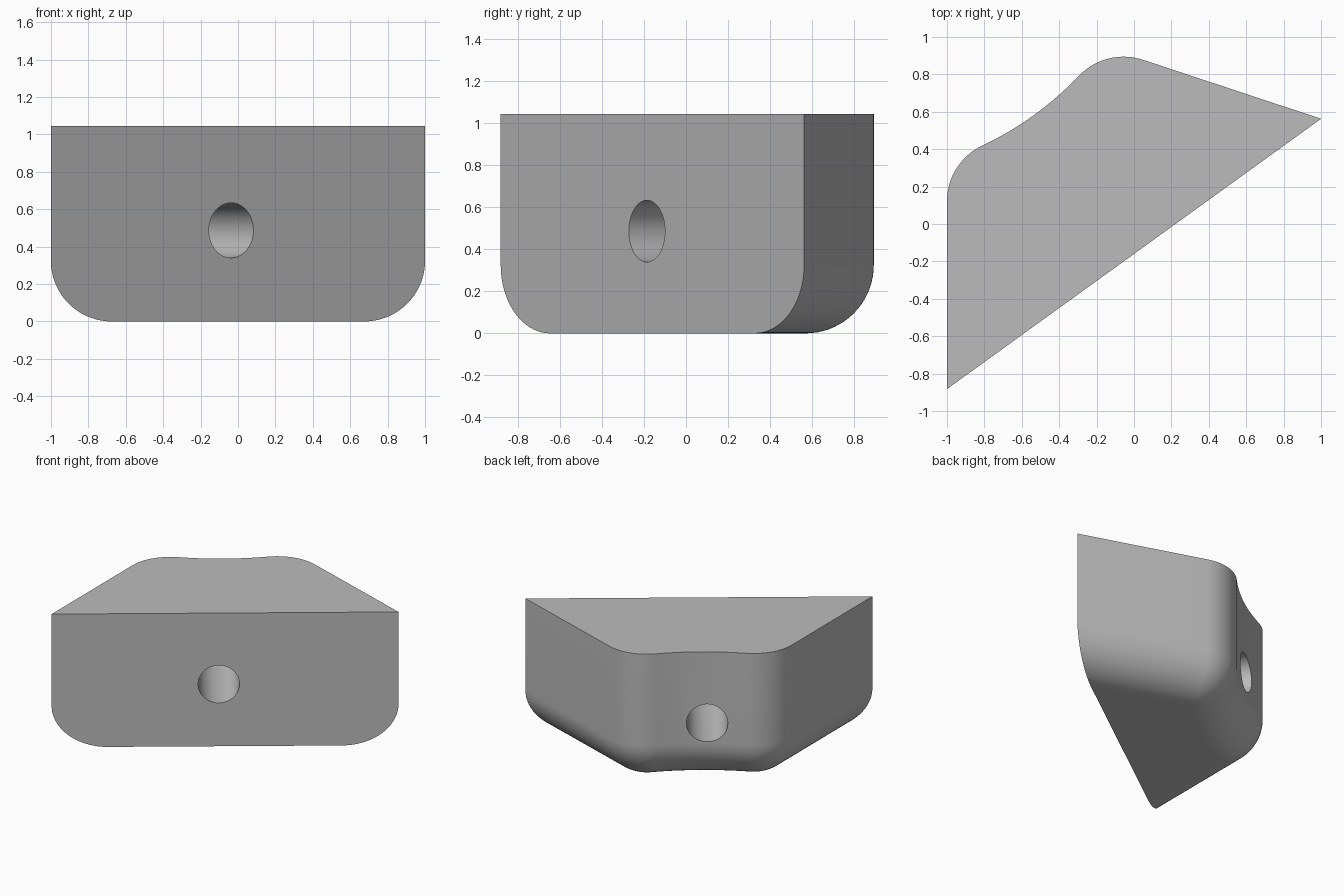
import bpy, bmesh
from math import sin, cos, pi, radians, atan2, sqrt, asin
from mathutils import Matrix, Vector

cube = bpy.data.objects.get("Cube")
if cube:
    bpy.data.objects.remove(cube, do_unlink=True)

HEIGHT = 1.045
FILLET = 0.325             # rounding between walls and underside
HALF = 1.234               # half the length of the flat front face
SLANT = radians(54.1)      # angle of the side walls to the front face
CORNER_R = 0.33            # rounded back corners
CORNER = Vector((0.379, 0.62))
HOLLOW_R = 1.74            # shallow hollow between the corners
HOLLOW_Y = CORNER.y + sqrt((CORNER_R + HOLLOW_R) ** 2 - CORNER.x ** 2)
TURN = asin(CORNER.x / (CORNER_R + HOLLOW_R))
PLACE = Matrix.Translation((0, -0.16, 0)) @ Matrix.Rotation(atan2(1.445, 2), 4, 'Z')

grey = bpy.data.materials.new("plain grey")
grey.use_nodes = True
colour = (0.5, 0.5, 0.5, 1)
grey.diffuse_color = colour
grey.node_tree.nodes["Principled BSDF"].inputs["Base Color"].default_value = colour


def arc(cx, cy, r, a0, a1, n):
    return [(cx + r * cos(a0 + (a1 - a0) * i / n), cy + r * sin(a0 + (a1 - a0) * i / n))
            for i in range(n + 1)]


def outline(inset):
    """Plan shape from one front end, round the back, to the other."""
    end = HALF - inset / sin(SLANT)
    left = arc(-CORNER.x, CORNER.y, CORNER_R - inset, pi / 2 + SLANT, pi / 2 - TURN, 18)
    hollow = arc(0, HOLLOW_Y, HOLLOW_R + inset, 1.5 * pi - TURN, 1.5 * pi + TURN, 14)[1:-1]
    right = [(-x, y) for x, y in reversed(left)]
    return [(-end, 0)] + left + hollow + right + [(end, 0)]


# Block: stacked outlines, shrinking along a quarter circle at the bottom
bm = bmesh.new()
levels = [(0, HEIGHT)]
STEPS = 18
for i in range(STEPS + 1):
    a = pi / 2 * i / STEPS
    levels.append((FILLET * (1 - cos(a)), FILLET * (1 - sin(a))))
rings = [[bm.verts.new(PLACE @ Vector((x, y, z))) for x, y in outline(s)] for s, z in levels]
for upper, lower in zip(rings, rings[1:]):
    for i in range(len(upper) - 1):
        bm.faces.new((upper[i], upper[i + 1], lower[i + 1], lower[i]))
bm.faces.new(rings[0])
bm.faces.new(rings[-1])
bm.faces.new([r[0] for r in rings] + [r[-1] for r in reversed(rings)])
bmesh.ops.recalc_face_normals(bm, faces=bm.faces)
mesh = bpy.data.meshes.new("block")
bm.to_mesh(mesh)
bm.free()
mesh.materials.append(grey)
block = bpy.data.objects.new("block", mesh)
bpy.context.collection.objects.link(block)

# Round hole straight through from front to back
bpy.ops.mesh.primitive_cylinder_add(vertices=64, radius=0.147, depth=3)
cutter = bpy.context.object
cutter.name = "hole_cutter"
cutter.hide_render = True
cutter.matrix_world = PLACE @ Matrix.Translation((-0.045, 0.4, 0.487)) @ Matrix.Rotation(pi / 2, 4, 'X')
cutter.data.materials.append(grey)

bpy.ops.object.select_all(action='DESELECT')
block.select_set(True)
bpy.context.view_layer.objects.active = block
cut = block.modifiers.new("hole", 'BOOLEAN')
cut.operation = 'DIFFERENCE'
cut.solver = 'EXACT'
cut.object = cutter
bpy.ops.object.modifier_apply(modifier=cut.name)
bpy.data.objects.remove(cutter, do_unlink=True)
bpy.ops.object.shade_smooth_by_angle(angle=radians(30))
